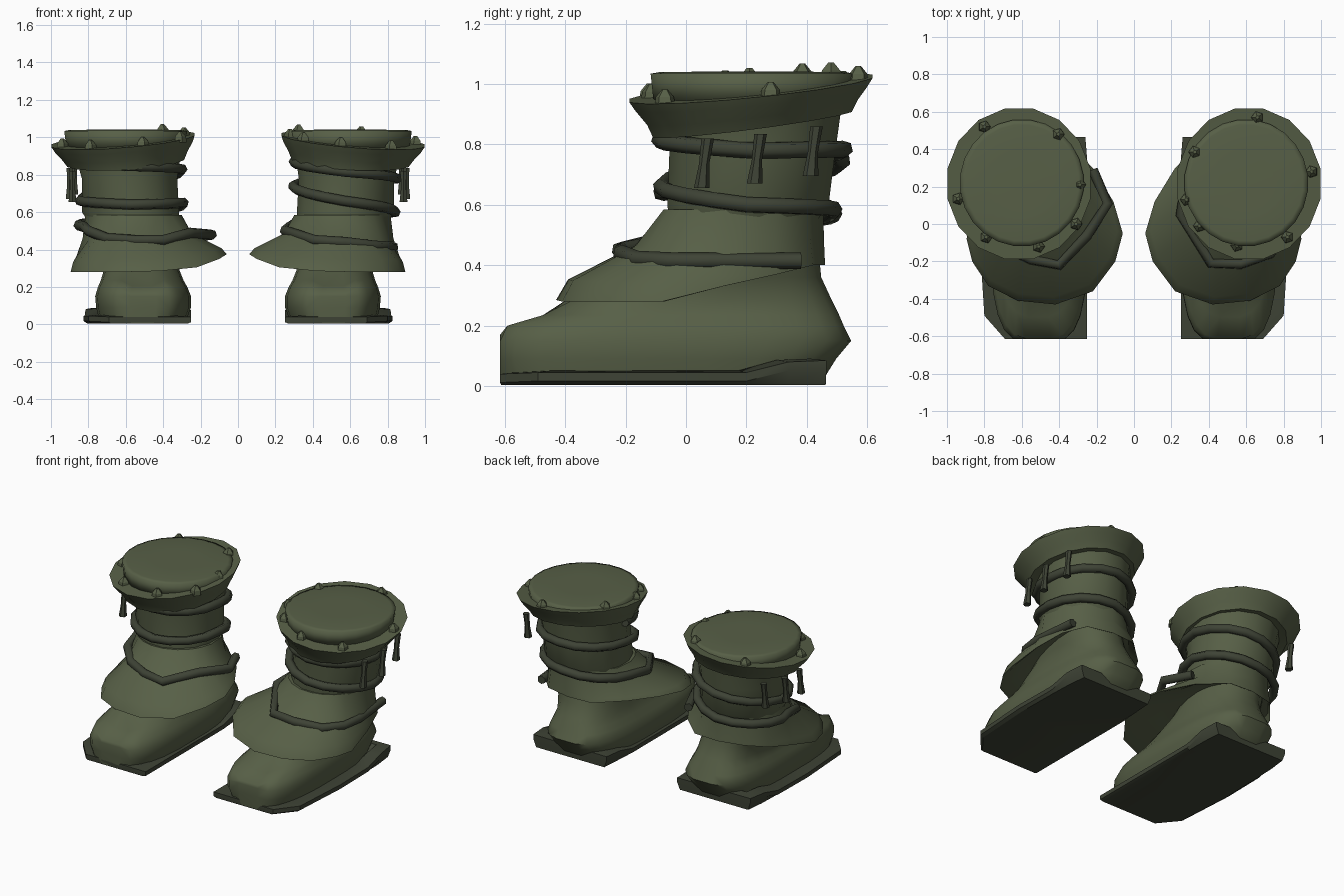
import bpy, bmesh, math
from mathutils import Vector

if "Cube" in bpy.data.objects:
    bpy.data.objects.remove(bpy.data.objects["Cube"])


def material(name, rgb):
    m = bpy.data.materials.new(name)
    m.diffuse_color = (*rgb, 1)
    m.use_nodes = True
    m.node_tree.nodes["Principled BSDF"].inputs["Base Color"].default_value = m.diffuse_color
    return m


OLIVE = material("olive_leather", (0.095, 0.115, 0.062))
DARK = material("dark_olive_strap", (0.048, 0.056, 0.036))


def shade(ob, angle):
    bpy.ops.object.select_all(action='DESELECT')
    ob.select_set(True)
    bpy.context.view_layer.objects.active = ob
    bpy.ops.object.shade_smooth_by_angle(angle=math.radians(angle))


def loft(name, rings, mat, side=1, angle=40):
    """Skin a stack of equal-length point rings and cap both ends."""
    bm = bmesh.new()
    vs = [[bm.verts.new((p[0] * side, p[1], p[2])) for p in r] for r in rings]
    n = len(rings[0])
    for a, b in zip(vs, vs[1:]):
        for i in range(n):
            j = (i + 1) % n
            bm.faces.new((a[i], a[j], b[j], b[i]))
    bm.faces.new(vs[0][::-1])
    bm.faces.new(vs[-1])
    bmesh.ops.recalc_face_normals(bm, faces=bm.faces)
    me = bpy.data.meshes.new(name)
    bm.to_mesh(me)
    bm.free()
    ob = bpy.data.objects.new(name, me)
    bpy.context.collection.objects.link(ob)
    me.materials.append(mat)
    shade(ob, angle)
    return ob


def oval(cx, cy, rx, ry, z, tx=0.0, ty=0.0, n=16, power=1.0):
    """Oval ring, tilted by tx and ty; power under 1 squares it off."""
    pts = []
    for i in range(n):
        a = 2 * math.pi * (i + 0.5) / n
        c, s = math.cos(a), math.sin(a)
        x = rx * math.copysign(abs(c) ** power, c)
        y = ry * math.copysign(abs(s) ** power, s)
        pts.append((cx + x, cy + y, z + tx * x + ty * y))
    return pts


def tube(name, pts, radius, mat):
    cu = bpy.data.curves.new(name, 'CURVE')
    cu.dimensions = '3D'
    cu.bevel_depth = radius
    cu.bevel_resolution = 1
    cu.use_fill_caps = True
    sp = cu.splines.new('POLY')
    sp.points.add(len(pts) - 1)
    for q, p in zip(sp.points, pts):
        q.co = (*p, 1)
    ob = bpy.data.objects.new(name, cu)
    bpy.context.collection.objects.link(ob)
    cu.materials.append(mat)
    bpy.ops.object.select_all(action='DESELECT')
    ob.select_set(True)
    bpy.context.view_layer.objects.active = ob
    bpy.ops.object.convert(target='MESH')
    shade(bpy.context.object, 65)


def wrap(keys, start, turn, steps=4):
    """Spiral round the shaft; keys are heights at each quarter turn."""
    pts = []
    for i in range((len(keys) - 1) * steps + 1):
        k, f = divmod(i, steps)
        z = keys[k] + ((keys[k + 1] - keys[k]) * f / steps if f else 0)
        a = start + turn * i * math.pi / (2 * steps)
        t = min(1, max(0, (z - .6) / .2))
        low = max(0, .6 - z)
        rx, ry = .277 + .15 * low, .285 + .023 * t
        pts.append((.565 + .01 * t + rx * math.cos(a), .205 + .015 * t + ry * math.sin(a), z))
    return pts


def rim_z(x, y):
    return 0.985 + 0.10 * (y - 0.215) - 0.08 * (x - 0.615)


# outer edge of the ankle flap
FLAP = [(.895, -.08, .28), (.87, .12, .33), (.82, .30, .37), (.72, .42, .40),
        (.55, .46, .40), (.38, .45, .40), (.22, .30, .40), (.11, .12, .39),
        (.06, -.05, .375), (.10, -.20, .35), (.22, -.36, .305), (.42, -.43, .285),
        (.62, -.41, .28), (.78, -.33, .28), (.865, -.20, .28)]

# outline of the sole with the height of its upper edge
SOLE = [(.25, -.615, .04), (.69, -.615, .04), (.80, -.49, .045), (.825, -.1, .045),
        (.82, .20, .045), (.815, .34, .08), (.80, .465, .085), (.26, .465, .08),
        (.25, .34, .075), (.25, .20, .04), (.25, -.1, .04)]

STUDS = {1: [(.66, .57), (.325, .385), (.28, .13), (.35, -.01), (.55, -.115),
             (.82, -.07), (.95, .28)],
         -1: [(.80, .52), (.405, .48), (.29, .21), (.31, 0), (.51, -.12),
              (.79, -.07), (.94, .135)]}

# spiral strap: quarter-turn heights, start angle, direction, then its loose end over the flap
STRAP = {1: ((.87, .815, .78, .785, .74, .66, .60, .585, .52), math.pi, 1),
         -1: ((.86, .845, .83, .745, .66, .64, .65, .57, .53), 0, -1)}
LACE = {1: [(.25, .05, .50), (.41, -.21, .45), (.57, -.215, .44), (.73, -.16, .42),
            (.81, -.05, .415), (.83, .08, .415), (.80, .38, .415)],
        -1: [(.82, .10, .52), (.80, -.02, .50), (.70, -.12, .46), (.55, -.19, .45),
             (.40, -.22, .45), (.25, -.06, .49), (.14, .11, .48), (.22, .29, .47)]}

for side, tag in ((1, "right"), (-1, "left")):
    # sole plate, underside tapering inward
    def inset(kx, ky):
        return [(.53 + (x - .53) * kx, -.075 + (y + .075) * ky, h) for x, y, h in SOLE]
    loft(tag + "_sole", [[(x, y, .004) for x, y, _ in inset(.93, .995)],
                         [(x, y, h - .028) for x, y, h in SOLE], SOLE,
                         [(x, y, h + .006) for x, y, h in inset(.75, .90)],
                         [(x, y, .04) for x, y, h in inset(.6, .8)]], DARK, side, 25)

    # shoe body: front, back, inner, outer limits at each height
    shoe = []
    for z, y0, y1, x0, x1, p in ((.01, -.62, .45, .28, .74, .65), (.09, -.65, .50, .25, .76, .65),
                                 (.15, -.65, .55, .25, .765, .65), (.20, -.62, .525, .27, .75, .65),
                                 (.235, -.50, .51, .29, .735, .7), (.285, -.40, .485, .31, .72, .75),
                                 (.36, -.22, .45, .32, .74, .85), (.46, -.08, .44, .33, .78, 1)):
        ring = oval((x0 + x1) / 2, (y0 + y1) / 2, (x1 - x0) / 2, (y1 - y0) / 2, z, n=24, power=p)
        # toe end is flat, with a small dip between two knuckles
        shoe.append([(x, max(y, -.615), q - (.03 if .15 < q < .24 and y < -.4
                                             and abs(x - .5) < .09 else 0)) for x, y, q in ring])
    loft(tag + "_shoe", shoe, OLIVE, side, 60)

    # leg shaft
    loft(tag + "_shaft", [oval(.56, .19, .22, .22, .44), oval(.56, .19, .245, .25, .55),
                          oval(.575, .205, .265, .272, .60), oval(.58, .22, .26, .28, .78),
                          oval(.59, .215, .29, .305, .92)], OLIVE, side, 60)

    # ankle flap
    top, front = [], []
    for x, y, _ in FLAP:
        d = Vector((x - .56, y - .19)).normalized()
        top.append((.56 + .262 * d.x, .19 + .265 * d.y, .585))
        front.append(max(0, -d.y))

    def between(t, drop_side, drop_front):
        """Ring part way from the ankle to the edge, fuller at the front."""
        out = []
        for a, b, w in zip(top, FLAP, front):
            k = drop_side + (drop_front - drop_side) * w
            out.append((a[0] + (b[0] - a[0]) * t, a[1] + (b[1] - a[1]) * t, a[2] + (b[2] - a[2]) * k))
        return out
    loft(tag + "_ankle_flap", [top, between(.28, .52, .40), between(.89, .90, .77), FLAP,
                               between(.92, 1.0, 1.0), between(.35, .78, .72)], OLIVE, side, 42)

    # flared collar
    loft(tag + "_collar", [oval(.60, .215, .27, .28, .875, -.06, .13),
                           oval(.60, .22, .318, .335, .868, -.06, .13),
                           oval(.605, .22, .342, .355, .91, -.07, .12),
                           oval(.61, .215, .375, .39, .955, -.08, .10),
                           oval(.615, .215, .39, .41, .985, -.08, .10),
                           oval(.61, .218, .33, .335, .985, -.08, .10)], OLIVE, side, 42)

    # softly rounded top filling the collar
    loft(tag + "_top_disc", [oval(.60, .22, .32, .33, .94, n=24),
                             oval(.60, .22, .332, .34, 1.034, n=24),
                             oval(.60, .22, .305, .312, 1.039, n=24),
                             oval(.60, .22, .15, .155, 1.041, n=24)], OLIVE, side, 180)

    # studs on the rim
    for i, (x, y) in enumerate(STUDS[side]):
        z = rim_z(x, y)
        loft(f"{tag}_stud_{i + 1}", [oval(x, y, .036, .036, z - .015, n=5),
                                     oval(x, y, .032, .032, z + .016, n=5),
                                     oval(x, y, .010, .010, z + .042, n=5)], OLIVE, side, 20)

    # one long strap spiralling down the shaft and out over the flap
    path = wrap(*STRAP[side]) + LACE[side]
    tube(tag + "_strap", [(x * side, y, z) for x, y, z in path], .028, DARK)

    # hanging pegs on the outer side
    for i, (y, z) in enumerate(((.06, .655), (.235, .67), (.42, .695))):
        x = (.885, .90, .875)[i]
        loft(f"{tag}_peg_{i + 1}", [oval(x, y - .008, .024, .026, z, n=6),
                                    oval(x, y, .015, .017, z + .08, n=6),
                                    oval(x, y + .012, .019, .021, z + .165, n=6)], DARK, side, 30)
